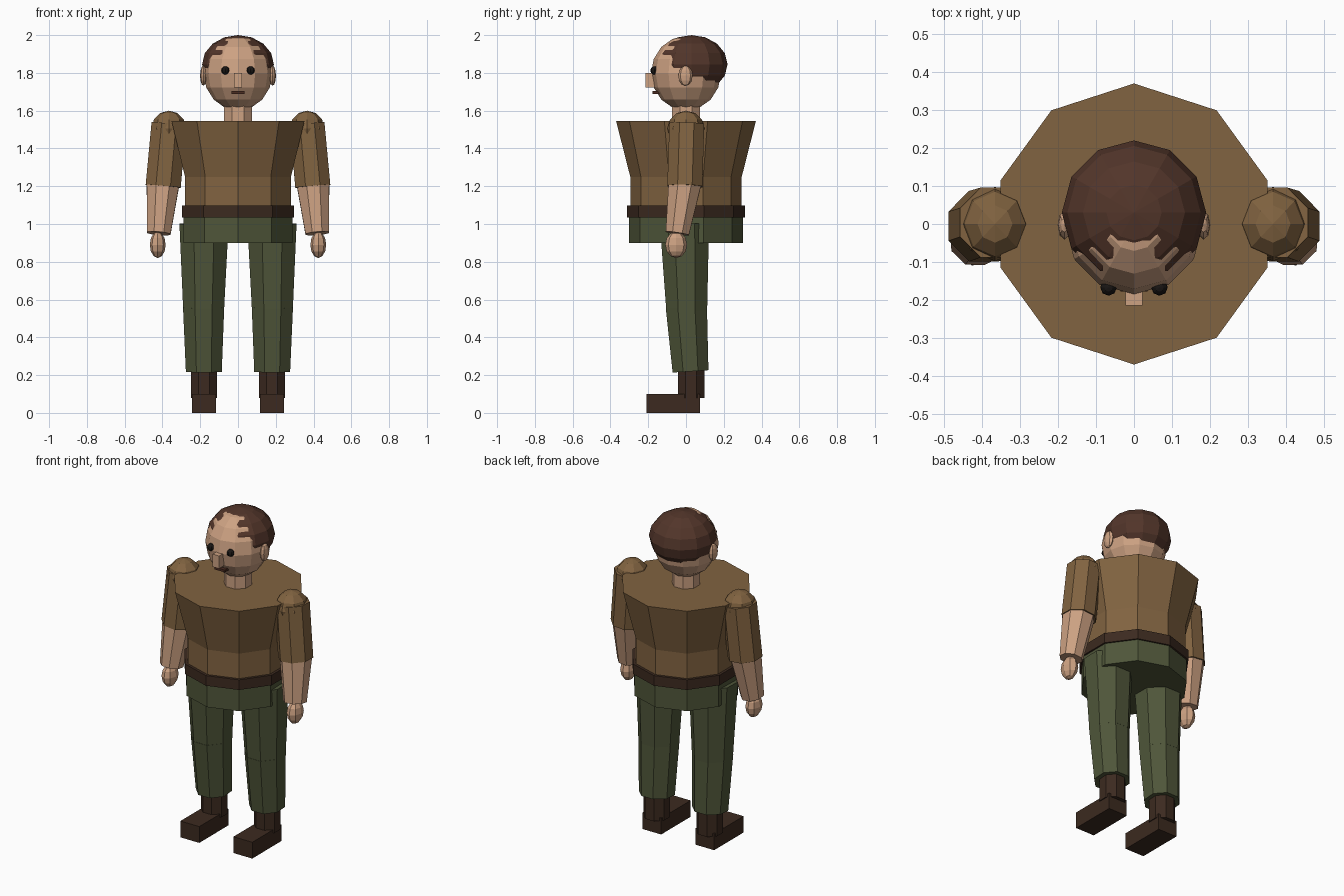
import bpy, bmesh, math
from mathutils import Vector, Matrix

if "Cube" in bpy.data.objects:
    bpy.data.objects.remove(bpy.data.objects["Cube"])


def material(name, rgb):
    m = bpy.data.materials.new(name)
    m.diffuse_color = (*rgb, 1)
    m.use_nodes = True
    m.node_tree.nodes["Principled BSDF"].inputs["Base Color"].default_value = m.diffuse_color
    return m


SKIN = material("skin", (0.61, 0.36, 0.225))
SHIRT = material("tan_shirt", (0.22, 0.125, 0.052))
GREEN = material("green_trousers", (0.078, 0.092, 0.041))
HAIR = material("brown_hair", (0.085, 0.036, 0.023))
LEATHER = material("dark_leather", (0.045, 0.023, 0.014))
EYE = material("eye_black", (0.010, 0.008, 0.007))
LIP = material("mouth_brown", (0.07, 0.025, 0.015))


def finish(bm, name, mat):
    bmesh.ops.recalc_face_normals(bm, faces=bm.faces)
    me = bpy.data.meshes.new(name)
    bm.to_mesh(me)
    bm.free()
    me.materials.append(mat)
    ob = bpy.data.objects.new(name, me)
    bpy.context.collection.objects.link(ob)
    return ob


def lathe(name, mat, profile, sides=10):
    """Capped stack of polygon rings (radius, z), one corner facing front."""
    bm = bmesh.new()
    rings = []
    for r, z in profile:
        rings.append([bm.verts.new((r * math.sin(math.tau * i / sides),
                                    -r * math.cos(math.tau * i / sides), z))
                      for i in range(sides)])
    for lo, hi in zip(rings, rings[1:]):
        for i in range(sides):
            j = (i + 1) % sides
            bm.faces.new((lo[i], lo[j], hi[j], hi[i]))
    bm.faces.new(rings[0])
    bm.faces.new(rings[-1])
    return finish(bm, name, mat)


def limb(name, mat, bottom, top, half_bottom, half_top, sides=8):
    """Tapered octagonal tube between two points; sizes are half widths."""
    a, b = Vector(bottom), Vector(top)
    k = 1 / math.cos(math.pi / sides)
    bm = bmesh.new()
    rot = Vector((0, 0, 1)).rotation_difference(b - a).to_matrix().to_4x4()
    mat4 = (Matrix.Translation((a + b) / 2) @ rot
            @ Matrix.Rotation(math.pi / sides, 4, 'Z'))
    bmesh.ops.create_cone(bm, cap_ends=True, segments=sides,
                          radius1=half_bottom * k, radius2=half_top * k,
                          depth=(b - a).length, matrix=mat4)
    return finish(bm, name, mat)


def ball(name, mat, center, radii, segs=12, rings=8):
    bm = bmesh.new()
    bmesh.ops.create_uvsphere(
        bm, u_segments=segs, v_segments=rings, radius=1,
        matrix=Matrix.Translation(center) @ Matrix.Diagonal((*radii, 1)))
    return finish(bm, name, mat)


def box(name, mat, lo, hi):
    lo, hi = Vector(lo), Vector(hi)
    bm = bmesh.new()
    bmesh.ops.create_cube(
        bm, size=1,
        matrix=Matrix.Translation((lo + hi) / 2) @ Matrix.Diagonal((*(hi - lo), 1)))
    return finish(bm, name, mat)


# Trunk
lathe("hips", GREEN, [(0.302, 0.90), (0.302, 1.05)])
lathe("belt", LEATHER, [(0.312, 1.035), (0.312, 1.097)])
lathe("shirt_body", SHIRT, [(0.295, 1.08), (0.295, 1.25), (0.37, 1.545)])

# Head
limb("neck", SKIN, (0, 0, 1.52), (0, 0, 1.66), 0.074, 0.074)
ball("head", SKIN, (0, 0, 1.798), (0.182, 0.185, 0.197))
ball("hair", HAIR, (0, 0.03, 1.845), (0.19, 0.19, 0.155))
box("nose", SKIN, (-0.022, -0.215, 1.722), (0.022, -0.15, 1.80))
box("mouth", LIP, (-0.035, -0.178, 1.689), (0.035, -0.13, 1.703))

# Paired parts
for side, s in (("left", -1), ("right", 1)):
    ball(side + "_eye", EYE, (s * 0.067, -0.167, 1.813), (0.022, 0.022, 0.022), 8, 6)
    ball(side + "_ear", SKIN, (s * 0.183, -0.003, 1.785), (0.018, 0.038, 0.053), 8, 6)

    # Arm
    ball(side + "_shoulder", SHIRT, (s * 0.366, 0, 1.505), (0.092, 0.098, 0.095), 8, 6)
    limb(side + "_sleeve", SHIRT, (s * 0.396, -0.006, 1.20), (s * 0.366, 0.004, 1.53),
         0.093, 0.092)
    limb(side + "_forearm", SKIN, (s * 0.419, -0.046, 0.95), (s * 0.396, -0.004, 1.23),
         0.062, 0.088)
    ball(side + "_hand", SKIN, (s * 0.425, -0.052, 0.89), (0.042, 0.058, 0.07), 8, 6)

    # Leg
    limb(side + "_thigh", GREEN, (s * 0.182, 0.004, 0.54), (s * 0.18, -0.008, 1.0),
         0.108, 0.13)
    limb(side + "_shin", GREEN, (s * 0.181, 0.024, 0.22), (s * 0.182, 0.002, 0.56),
         0.095, 0.109)
    limb(side + "_boot_shaft", LEATHER, (s * 0.18, 0.027, 0.08), (s * 0.18, 0.027, 0.24),
         0.07, 0.07)
    box(side + "_boot_foot", LEATHER, (s * 0.18 - 0.064, -0.21, 0), (s * 0.18 + 0.064, 0.075, 0.10))
